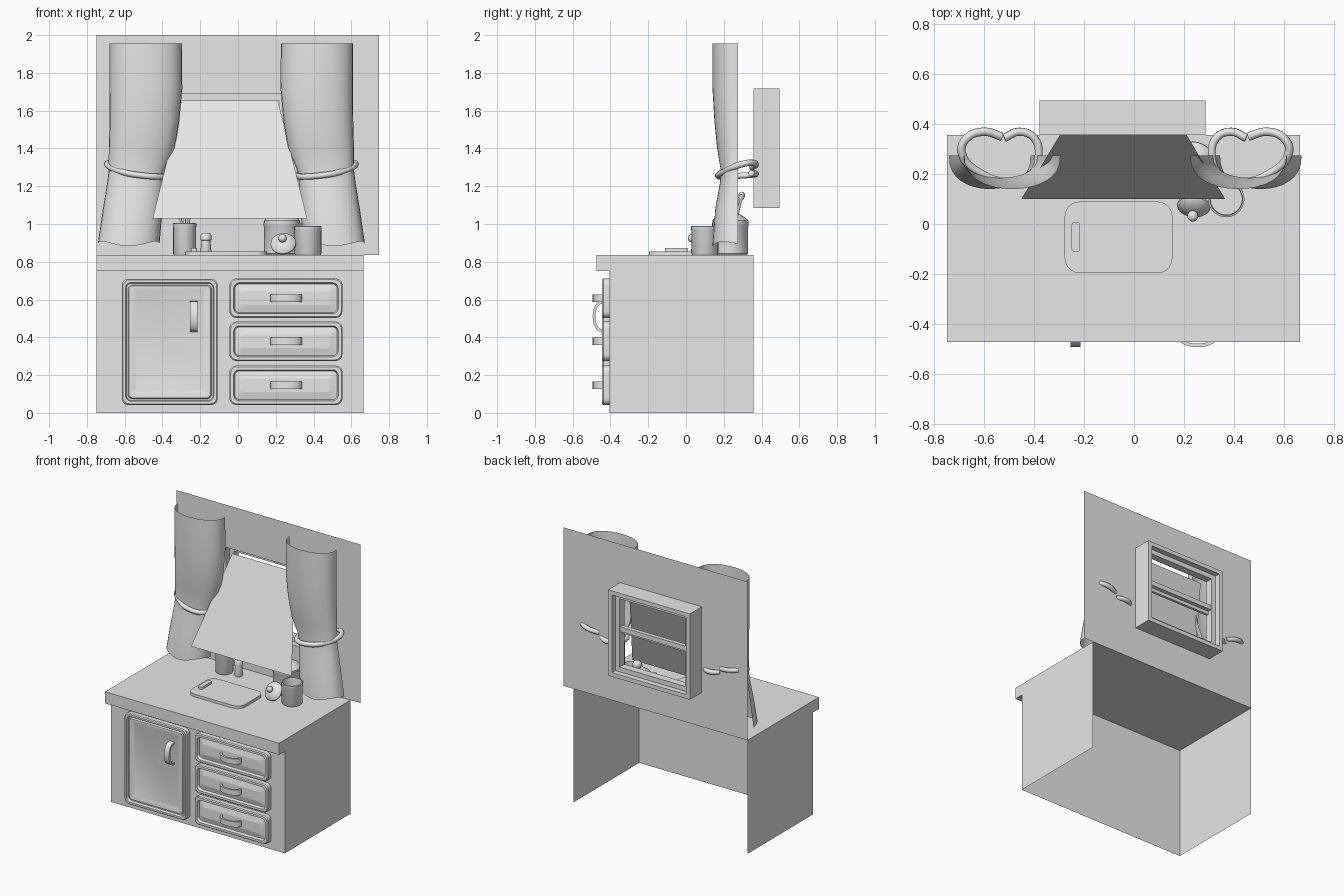
import bpy, bmesh, math
from mathutils import Vector, Matrix

if "Cube" in bpy.data.objects:
    bpy.data.objects.remove(bpy.data.objects["Cube"])

grey = bpy.data.materials.new("plain_grey")
grey.use_nodes = True
grey.diffuse_color = (0.8, 0.8, 0.8, 1)
grey.node_tree.nodes["Principled BSDF"].inputs["Base Color"].default_value = (0.8, 0.8, 0.8, 1)

CENTRE = -0.035   # mirror plane of the curtains
WALL_Y = 0.357
TOP = 0.835       # worktop height


def finish(name, bm, smooth=False, angle=35):
    mesh = bpy.data.meshes.new(name)
    bm.to_mesh(mesh)
    bm.free()
    obj = bpy.data.objects.new(name, mesh)
    bpy.context.collection.objects.link(obj)
    mesh.materials.append(grey)
    if smooth:
        bpy.ops.object.select_all(action='DESELECT')
        obj.select_set(True)
        bpy.context.view_layer.objects.active = obj
        bpy.ops.object.shade_smooth_by_angle(angle=math.radians(angle))
    return obj


def loft(name, rings, closed=True, caps=(False, False), facing=None, smooth=False):
    """Skin a list of point rings; open sheets are turned towards 'facing'."""
    bm = bmesh.new()
    rows = [[bm.verts.new(p) for p in ring] for ring in rings]
    n = len(rows[0])
    for a, b in zip(rows, rows[1:]):
        for i in range(n if closed else n - 1):
            j = (i + 1) % n
            bm.faces.new((a[i], a[j], b[j], b[i]))
    for use, row in zip(caps, (rows[0], rows[-1])):
        if use:
            bm.faces.new(row)
    bmesh.ops.remove_doubles(bm, verts=bm.verts, dist=1e-5)
    bmesh.ops.recalc_face_normals(bm, faces=bm.faces)
    if facing:
        total = sum((f.normal * f.calc_area() for f in bm.faces), Vector())
        if total.dot(Vector(facing)) < 0:
            bmesh.ops.reverse_faces(bm, faces=bm.faces)
    return finish(name, bm, smooth)


def box(name, x, y, z, open_sides=()):
    bm = bmesh.new()
    bmesh.ops.create_cube(bm, size=1)
    doomed = [f for f in bm.faces if any(f.normal.dot(Vector(d)) > 0.9 for d in open_sides)]
    bmesh.ops.delete(bm, geom=doomed, context='FACES')
    for v in bm.verts:
        v.co = [a + (c + 0.5) * (b - a) for c, (a, b) in zip(v.co, (x, y, z))]
    return finish(name, bm)


def rounded(x0, x1, y0, y1, r, steps=5):
    """Outline of a rounded rectangle as 2D points."""
    pts = []
    corners = ((x1 - r, y1 - r), (x0 + r, y1 - r), (x0 + r, y0 + r), (x1 - r, y0 + r))
    for k, (cx, cy) in enumerate(corners):
        for s in range(steps + 1):
            a = math.pi / 2 * (k + s / steps)
            pts.append((cx + r * math.cos(a), cy + r * math.sin(a)))
    return pts


def lathe(name, centre, profile, sides=24, axis=(0, 0, 1)):
    turn = Vector((0, 0, 1)).rotation_difference(Vector(axis)).to_matrix()
    rings = [[Vector(centre) + turn @ Vector((r * math.cos(i * math.tau / sides),
              r * math.sin(i * math.tau / sides), z)) for i in range(sides)] for r, z in profile]
    return loft(name, rings, caps=(True, True), smooth=True)


def ball(r, z, steps=8):
    """Lathe profile of a small sphere."""
    return [(max(r * math.sin(math.pi * i / steps), 0.0005), z - r * math.cos(math.pi * i / steps))
            for i in range(steps + 1)]


def tube(name, points, radius):
    curve = bpy.data.curves.new(name, 'CURVE')
    curve.dimensions = '3D'
    curve.bevel_depth = radius
    curve.bevel_resolution = 2
    curve.resolution_u = 4
    curve.use_fill_caps = True
    spline = curve.splines.new('BEZIER')
    spline.bezier_points.add(len(points) - 1)
    for bp, p in zip(spline.bezier_points, points):
        bp.co = p
        bp.handle_left_type = bp.handle_right_type = 'AUTO'
    temp = bpy.data.objects.new(name + "_path", curve)
    bpy.context.collection.objects.link(temp)
    mesh = bpy.data.meshes.new_from_object(
        temp.evaluated_get(bpy.context.evaluated_depsgraph_get()))
    bpy.data.objects.remove(temp)
    bm = bmesh.new()
    bm.from_mesh(mesh)
    return finish(name, bm, smooth=True, angle=50)


def rect(x0, x1, z0, z1, y):
    return [(x0, y, z0), (x1, y, z0), (x1, y, z1), (x0, y, z1)]


def frame(name, x0, x1, z0, z1, y0, y1, border):
    b = border
    outer = (x0, x1, z0, z1)
    inner = (x0 + b, x1 - b, z0 + b, z1 - b)
    rings = [rect(*outer, y0), rect(*outer, y1), rect(*inner, y1), rect(*inner, y0)]
    return loft(name, rings + rings[:1])


# Cabinet shell, open at the back and underneath, with a worktop lip
box("cabinet_body", (-0.75, 0.665), (-0.405, WALL_Y), (0, TOP), ((0, 1, 0), (0, 0, -1)))
box("worktop_lip", (-0.75, 0.665), (-0.473, -0.405), (0.75, TOP), ((0, 1, 0),))


# Door and drawer fronts: moulded rounded panels
def front_panel(name, x0, x1, z0, z1, steps):
    rings = []
    for inset, y in steps:
        r = max(0.035 - inset * 0.3, 0.012)
        outline = rounded(x0 + inset, x1 - inset, z0 + inset, z1 - inset, r)
        rings.append([(x, y, z) for x, z in outline])
    loft(name, rings, caps=(False, True), smooth=True)


def handle(name, x, z, length, vertical):
    """Flat band bent into an arch."""
    rings = []
    for i in range(13):
        a = math.pi * i / 12
        ring = []
        for w, t in ((-0.02, 0), (0.02, 0), (0.02, -0.014), (-0.02, -0.014)):
            along = (length / 2 + t) * math.cos(a)
            y = -0.432 - (0.062 + t) * math.sin(a) ** 0.7
            ring.append((x + w, y, z + along) if vertical else (x + along, y, z + w))
        rings.append(ring)
    loft(name, rings, caps=(True, True), smooth=True)


front_panel("cabinet_door", -0.615, -0.108, 0.042, 0.71,
            [(0, -0.405), (0, -0.438), (0.006, -0.445), (0.02, -0.445), (0.024, -0.425),
             (0.032, -0.425), (0.037, -0.438), (0.05, -0.44), (0.07, -0.432)])
handle("door_handle", -0.235, 0.51, 0.165, True)
for i, z in enumerate((0.146, 0.379, 0.607)):
    front_panel(f"drawer_{i + 1}", -0.045, 0.553, z - 0.104, z + 0.104,
                [(0, -0.405), (0, -0.438), (0.006, -0.445), (0.022, -0.445), (0.028, -0.425),
                 (0.034, -0.425), (0.065, -0.442), (0.07, -0.442)])
    handle(f"drawer_handle_{i + 1}", 0.255, z, 0.17, False)

# Wall with a window opening
WX0, WX1, WZ0, WZ1 = -0.378, 0.286, 1.086, 1.717
loft("back_wall", [rect(-0.75, 0.747, TOP, 2, WALL_Y), rect(WX0, WX1, WZ0, WZ1, WALL_Y)],
     facing=(0, -1, 0))
frame("window_frame", WX0, WX1, WZ0, WZ1, WALL_Y, 0.495, 0.03)
frame("window_sash", WX0 + 0.03, WX1 - 0.03, WZ0 + 0.03, WZ1 - 0.03, 0.4, 0.455, 0.035)
box("window_rail", (WX0 + 0.06, WX1 - 0.06), (0.42, 0.45), (1.41, 1.445))
box("window_rail_inner", (WX0 + 0.06, WX1 - 0.06), (0.4, 0.42), (1.385, 1.42))

# Slanted blind
loft("window_blind", [[(-0.452, 0.1, 1.03), (0.366, 0.1, 1.03)],
                      [(-0.297, WALL_Y, 1.655), (0.211, WALL_Y, 1.655)]],
     closed=False, facing=(0, -1, 0))

# Curtains: height, outer x, inner x, bulge
CURTAIN = [(1.955, -0.68, -0.297, 0.135), (1.72, -0.68, -0.295, 0.135),
           (1.55, -0.68, -0.31, 0.125), (1.4, -0.684, -0.335, 0.11),
           (1.28, -0.685, -0.385, 0.09), (1.22, -0.692, -0.392, 0.095),
           (1.08, -0.715, -0.4, 0.12), (0.895, -0.742, -0.415, 0.135)]
TIE = [(-0.53, 0.35, 1.3), (-0.6, 0.37, 1.315), (-0.67, 0.345, 1.325), (-0.692, 0.29, 1.315),
       (-0.61, 0.2, 1.275), (-0.5, 0.17, 1.256), (-0.41, 0.2, 1.25), (-0.382, 0.28, 1.255),
       (-0.4, 0.345, 1.26), (-0.46, 0.37, 1.265), (-0.52, 0.345, 1.27)]
for side, mirror in (("right", 1), ("left", -1)):
    def place(x, y, z):
        return (CENTRE + mirror * (x - CENTRE), y, z)
    rows = []
    for z, xo, xi, bulge in CURTAIN:
        row = []
        for i in range(17):
            a = math.pi * i / 16
            x = (xo + xi) / 2 - (xi - xo) / 2 * math.cos(a)
            hem = 0.012 * math.sin(3 * a) if z < 0.9 else 0
            row.append(place(x, 0.275 - bulge * math.sin(a) ** 0.8, z + hem))
        rows.append(row)
    loft(f"{side}_curtain", rows, closed=False, facing=(0, -1, 0), smooth=True)
    tube(f"{side}_curtain_tie", [place(*p) for p in TIE], 0.017)

# Chopping board with a raised grip
for name, x0, x1, y0, y1, r, z0, z1 in (
        ("chopping_board", -0.278, 0.154, -0.197, 0.09, 0.06, TOP, 0.855),
        ("board_grip", -0.25, -0.216, -0.112, 0.008, 0.012, 0.85, 0.872)):
    outline = rounded(x0, x1, y0, y1, r)
    loft(name, [[(x, y, z) for x, y in outline] for z in (z0, z1)], caps=(True, True), smooth=True)


# Pots and cups on the worktop
def pot(name, x, y, r, h):
    lathe(name, (x, y, TOP), [(r * 0.9, 0), (r * 0.97, 0.008), (r * 0.97, h - 0.025),
          (r, h - 0.02), (r, h - 0.003), (r * 0.9, h), (r * 0.86, h - 0.02), (r * 0.86, 0.02)])


def lid(name, centre, r, axis):
    dome = [(r, 0), (r, r * 0.12), (r * 0.88, r * 0.25), (r * 0.55, r * 0.45), (r * 0.15, r * 0.52)]
    lathe(name, centre, dome, axis=axis)
    lathe(name + "_knob", centre, ball(r * 0.33, r * 0.8), 16, axis)


pot("small_pot", 0.37, 0.1, 0.073, 0.155)
pot("large_pot", 0.233, 0.235, 0.097, 0.175)
pot("utensil_cup", -0.283, 0.245, 0.062, 0.17)
lid("large_pot_lid", (0.233, 0.235, TOP + 0.172), 0.095, (0, 0, 1))
lid("small_pot_lid", (0.24, 0.075, 0.893), 0.067, (-0.08, -0.8, 0.58))

# Utensils in the cup
for i, (dx, dy, top) in enumerate(((-0.04, 0.03, 1.12), (0.0, 0.05, 1.15), (0.035, -0.01, 1.08))):
    foot = Vector((-0.283 - dx * 0.3, 0.245 - dy * 0.3, 0.86))
    tip = Vector((-0.283 + dx, 0.245 + dy, top))
    lean = (tip - foot).normalized()
    length = (tip - foot).length
    lathe(f"utensil_{i + 1}", foot, [(0.006, 0), (0.007, length - 0.03), (0.017, length - 0.01),
          (0.019, length + 0.005), (0.008, length + 0.02)], 10, lean)

# Salt shaker
lathe("salt_shaker", (-0.17, 0.25, TOP), [(0.027, 0), (0.03, 0.01), (0.024, 0.07), (0.024, 0.078),
      (0.029, 0.08), (0.029, 0.105), (0.02, 0.118)], 16)
